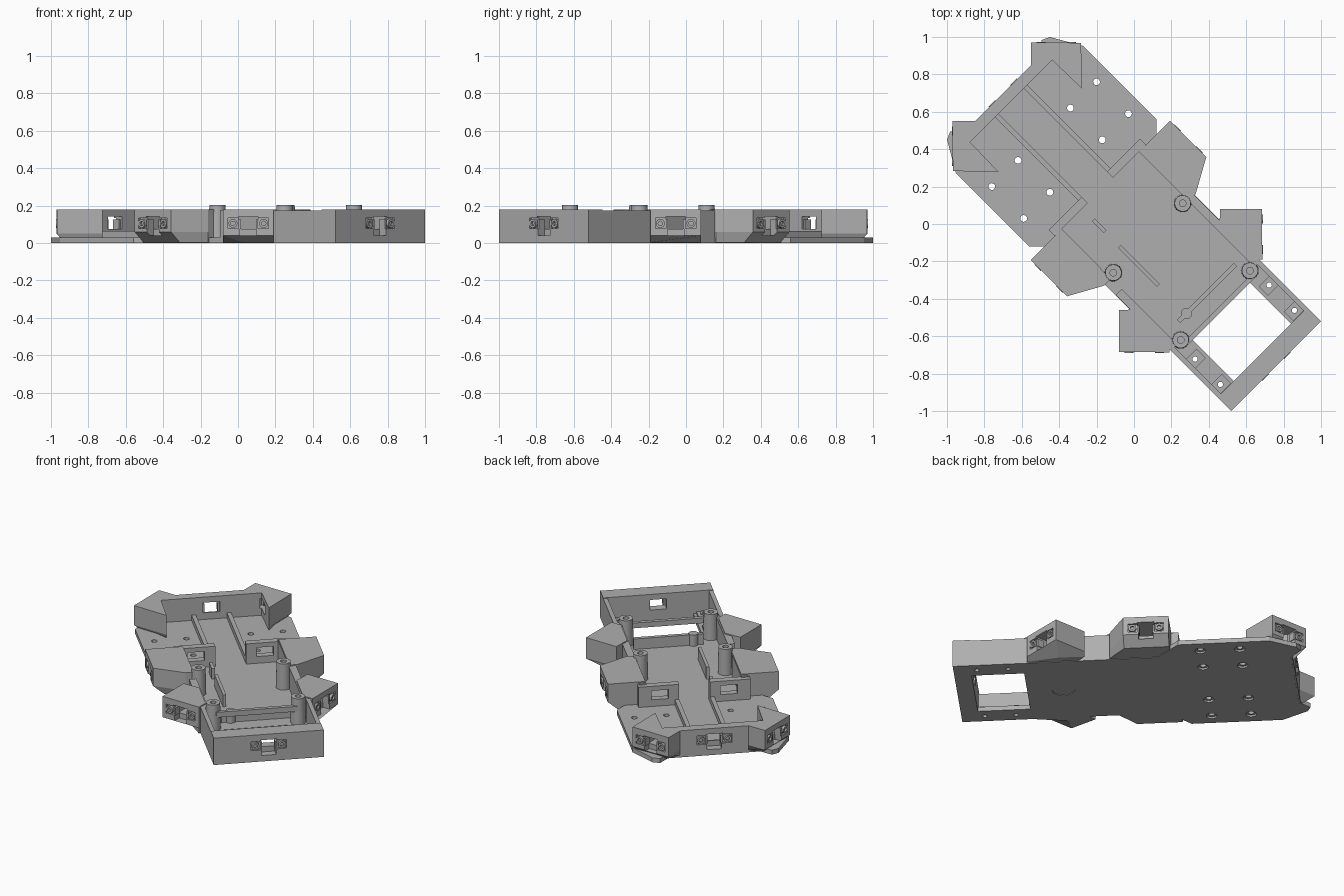
import bpy, bmesh, math
from mathutils import Matrix, Vector

cube = bpy.data.objects.get("Cube")
if cube:
    bpy.data.objects.remove(cube, do_unlink=True)

grey = bpy.data.materials.new("plain grey")
grey.use_nodes = True
grey.diffuse_color = (0.43, 0.43, 0.43, 1)
grey.node_tree.nodes["Principled BSDF"].inputs["Base Color"].default_value = (0.43, 0.43, 0.43, 1)

# Parts are laid out along u (length) and v (width), then turned on the diagonal
TURN = Matrix.Rotation(-math.pi / 4, 4, 'Z')


def finish(name, bm, local=None):
    bmesh.ops.recalc_face_normals(bm, faces=bm.faces)
    bm.transform(TURN @ (local or Matrix()))
    me = bpy.data.meshes.new(name)
    bm.to_mesh(me)
    bm.free()
    me.materials.append(grey)
    ob = bpy.data.objects.new(name, me)
    bpy.context.collection.objects.link(ob)
    return ob


def loft(name, layers, side=1, local=None):
    """Stack of outlines, each given as (height, points)."""
    bm = bmesh.new()
    rings = [[bm.verts.new((u, v * side, z)) for u, v in pts] for z, pts in layers]
    n = len(rings[0])
    bm.faces.new(rings[0])
    bm.faces.new(rings[-1])
    for a, b in zip(rings, rings[1:]):
        for i in range(n):
            j = (i + 1) % n
            bm.faces.new((a[i], a[j], b[j], b[i]))
    return finish(name, bm, local)


def box(name, u0, u1, v0, v1, z0, z1, side=1, local=None):
    pts = [(u0, v0), (u1, v0), (u1, v1), (u0, v1)]
    return loft(name, [(z0, pts), (z1, pts)], side, local)


def rod(name, u, v, z0, z1, r0, r1=None, local=None, segments=24):
    r1 = r0 if r1 is None else r1
    ring = [(math.cos(a), math.sin(a)) for a in
            (2 * math.pi * i / segments for i in range(segments))]
    return loft(name, [(z0, [(u + r0 * c, v + r0 * s) for c, s in ring]),
                       (z1, [(u + r1 * c, v + r1 * s) for c, s in ring])], 1, local)


def cut(target, cutter):
    cutter.hide_render = True
    mod = target.modifiers.new("cut", 'BOOLEAN')
    mod.operation = 'DIFFERENCE'
    mod.solver = 'EXACT'
    mod.object = cutter
    bpy.context.view_layer.objects.active = target
    bpy.ops.object.modifier_apply(modifier=mod.name)
    bpy.data.objects.remove(cutter, do_unlink=True)


def sensor(target, u, v, angle, depth, z=0.105):
    """Window, sill slot and two screw ears on an outward face."""
    frame = Matrix.Translation((u, v, z)) @ Matrix.Rotation(math.radians(angle), 4, 'Z')
    cut(target, box("cutter", -0.014, 0.02, -0.108, 0.108, -0.028, 0.03, 1, frame))
    cut(target, box("cutter", -depth, 0.03, -0.052, 0.052, -0.03, 0.038, 1, frame))
    cut(target, box("cutter", -0.05, 0.03, -0.045, 0.045, -0.065, -0.025, 1, frame))
    along = frame @ Matrix.Rotation(math.pi / 2, 4, 'Y')
    for s in (-1, 1):
        boss = rod("sensor_screw_boss", 0, s * 0.082, -0.02, 0.004, 0.024, 0.024, along, 16)
        cut(boss, rod("cutter", 0, s * 0.082, -0.008, 0.02, 0.012, 0.012, along, 12))
    for s in (-1, 1):
        box("sensor_side_clip", -0.05, -0.004, s * 0.052, s * 0.04, -0.03, 0.02, 1, frame)


# Base plate
half = [(1.075, 0.339), (-0.17, 0.339), (-0.31, 0.481), (-0.865, 0.481),
        (-1.0, 0.403), (-1.025, 0.389), (-1.045, 0.345), (-0.98, 0.28)]
outline = half + [(u, -v) for u, v in reversed(half)]
base = loft("base_plate", [(0, outline), (0.03, outline)])
cut(base, box("cutter", 0.65, 0.97, -0.217, 0.217, -0.1, 0.1))
cut(base, rod("cutter", 0.43, 0, -0.01, 0.004, 0.07))
for s in (-1, 1):
    for u in (-0.679, -0.438):
        for v in (0.198, 0.396):
            cut(base, rod("cutter", u, s * v, -0.01, 0.05, 0.018))
            cut(base, rod("cutter", u, s * v, -0.01, 0.012, 0.032))
    for u in (0.742, 0.933):
        cut(base, rod("cutter", u, s * 0.28, -0.01, 0.05, 0.014))

# Front block and its side walls
front = box("front_block", 0.97, 1.075, -0.339, 0.339, 0.002, 0.18)
sensor(front, 1.075, 0, 0, 0.15)
for s in (-1, 1):
    box("front_side_wall", 0.6, 0.975, 0.312, 0.339, 0.002, 0.175, s)
    for u in (0.742, 0.933):
        pad = box("screw_pad", u - 0.035, u + 0.035, 0.235, 0.315, 0.028, 0.042, s)
        cut(pad, rod("cutter", u, s * 0.28, 0, 0.08, 0.014))
        ring = rod("screw_ring", u, s * 0.28, 0.035, 0.05, 0.027)
        cut(ring, rod("cutter", u, s * 0.28, 0, 0.08, 0.014))

# Back wall
back = box("back_wall", -0.99, -0.93, -0.3, 0.3, 0.002, 0.18)
sensor(back, -0.99, 0, 180, 0.1)

# Sensor housings: outline, lower edge, bottom limits, face centre, face angle
HOUSINGS = {
    "side": ([(-0.255, 0.527), (0.02, 0.527), (0.12, 0.346), (0.12, 0.295), (-0.255, 0.295)],
             0.06, 0.46, (-0.117, 0.527), 90),
    "front_corner": ([(0.428, 0.541), (0.62, 0.35), (0.57, 0.3), (0.345, 0.3), (0.269, 0.382)],
                     0.04, 0.385, (0.524, 0.446), 45),
    "back_corner": ([(-1.075, 0.297), (-0.885, 0.485), (-0.71, 0.315), (-0.93, 0.31),
                     (-0.93, 0.17), (-0.95, 0.17)],
                    0.05, 0.43, (-0.98, 0.391), 135),
}
for label, (pts, z, limit, (u, v), angle) in HOUSINGS.items():
    low = [(max(a, -1.0), min(b, limit)) for a, b in pts]
    for s in (-1, 1):
        house = loft(label + "_sensor_housing", [(0.003, low), (z, pts), (0.18, pts)], s)
        sensor(house, u, s * v, s * angle, 0.3)

# Rails beside the back channel and stepped panels with windows
for s in (-1, 1):
    box("channel_rail", -0.93, -0.28, 0.095, 0.122, 0.02, 0.065, s)
    panel = box("window_panel", -0.3, -0.255, 0.095, 0.345, 0.02, 0.165, s)
    cut(panel, box("cutter", -0.4, -0.1, 0.16, 0.265, 0.075, 0.135, s))

# Walls of the main bay
box("bay_wall_unbroken", -0.27, 0.62, 0.292, 0.337, 0.002, 0.173)
box("bay_wall_back", -0.27, 0.04, -0.337, -0.292, 0.002, 0.173)
box("bay_wall_front", 0.2, 0.62, -0.337, -0.292, 0.002, 0.173)

# Dividers inside the bay
box("short_divider", -0.17, -0.08, -0.148, -0.128, 0.02, 0.1)
box("long_divider", 0.03, 0.325, -0.15, -0.13, 0.02, 0.11)
box("cross_wall", 0.525, 0.55, -0.2, 0.23, 0.02, 0.1)
box("cross_bar", 0.635, 0.66, -0.25, 0.25, 0.12, 0.155)
rod("divider_peg", 0.537, -0.14, 0.02, 0.105, 0.03)

# Mounting posts
for u in (0.106, 0.615):
    for s in (-1, 1):
        post = rod("mounting_post", u, s * 0.262, 0.02, 0.203, 0.047, 0.043, None, 32)
        cut(post, rod("cutter", u, s * 0.262, 0.1, 0.25, 0.018))
        post.select_set(True)
        bpy.context.view_layer.objects.active = post
        bpy.ops.object.shade_smooth_by_angle()
        post.select_set(False)
